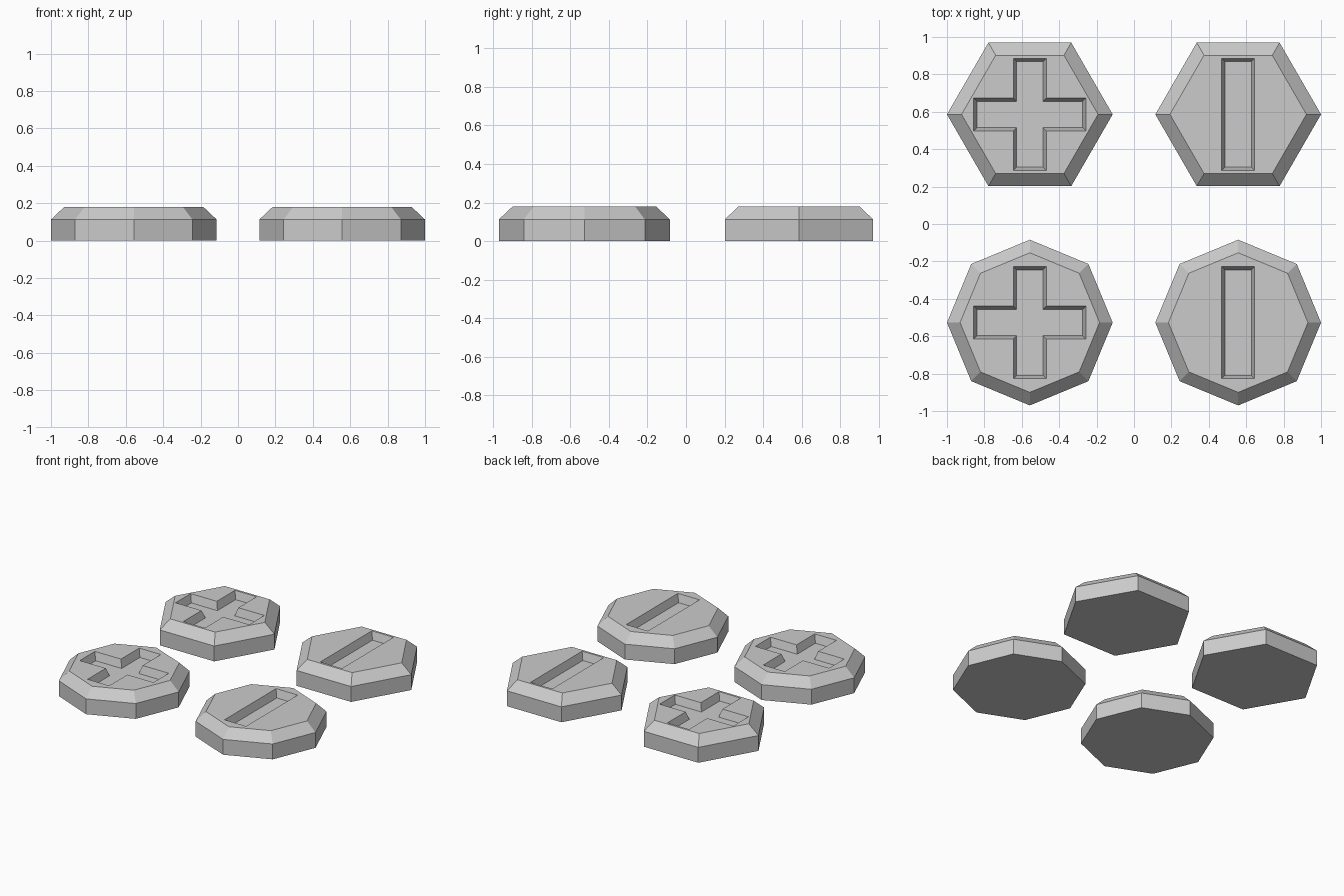
import bpy, bmesh
from math import cos, sin, pi

if "Cube" in bpy.data.objects:
    bpy.data.objects.remove(bpy.data.objects["Cube"])

R, R_OCT_TOP, R_HEX_TOP = 0.443, 0.373, 0.365
Z_EDGE, Z_TOP, Z_FLOOR = 0.113, 0.179, 0.122
ARM, HALF_W, TAPER = 0.30, 0.088, 0.018


def polygon(n, r):
    return [(r * cos(2 * pi * i / n), r * sin(2 * pi * i / n)) for i in range(n)]


def slot_outline(cross, inset):
    a, w = ARM - inset, HALF_W - inset
    if not cross:
        return [(w, -a), (w, a), (-w, a), (-w, -a)]
    # One arm corner group, turned four times
    pts = []
    for c, s in ((1, 0), (0, 1), (-1, 0), (0, -1)):
        pts += [(c * x - s * y, s * x + c * y) for x, y in ((a, -w), (a, w), (w, w))]
    return pts


def screw_head(name, x, y, sides, r_top, cross):
    bm = bmesh.new()

    def ring(pts, z):
        return [bm.verts.new((px, py, z)) for px, py in pts]

    def bridge(a, b):
        n = len(a)
        for i in range(n):
            j = (i + 1) % n
            bm.faces.new((a[i], a[j], b[j], b[i]))

    # Bevelled disc
    base = ring(polygon(sides, R), 0)
    edge = ring(polygon(sides, R), Z_EDGE)
    rim = ring(polygon(sides, r_top), Z_TOP)
    bm.faces.new(base[::-1])
    bridge(base, edge)
    bridge(edge, rim)
    # Recessed slot with tapered walls
    mouth = ring(slot_outline(cross, 0), Z_TOP)
    floor = ring(slot_outline(cross, TAPER), Z_FLOOR)
    bridge(mouth, floor)
    bm.faces.new(floor)
    # Top face around the slot
    open_edges = [e for e in bm.edges if len(e.link_faces) == 1]
    bmesh.ops.triangle_fill(bm, edges=open_edges, use_beauty=True, normal=(0, 0, 1))
    bmesh.ops.recalc_face_normals(bm, faces=bm.faces)

    mesh = bpy.data.meshes.new(name)
    bm.to_mesh(mesh)
    bm.free()
    obj = bpy.data.objects.new(name, mesh)
    obj.location = (x, y, 0)
    bpy.context.collection.objects.link(obj)


for shape, sides, r_top, y in (("hex", 6, R_HEX_TOP, 0.586), ("octagon", 8, R_OCT_TOP, -0.527)):
    screw_head(f"{shape}_screw_cross", -0.557, y, sides, r_top, True)
    screw_head(f"{shape}_screw_slot", 0.557, y, sides, r_top, False)
